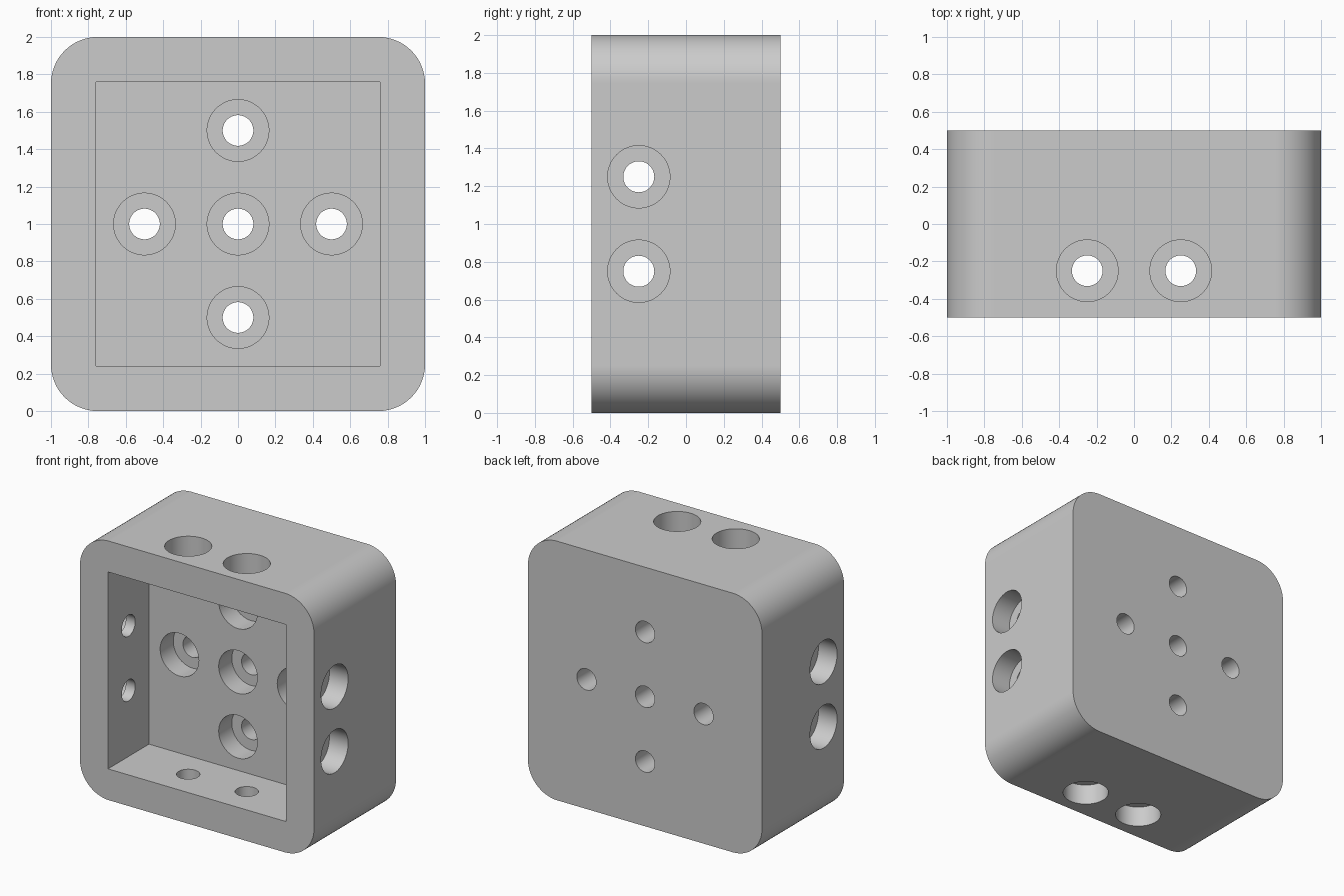
import bpy
import bmesh
from math import radians
from mathutils import Matrix, Vector

default = bpy.data.objects.get("Cube")
if default:
    bpy.data.objects.remove(default, do_unlink=True)

CORNER = 0.25       # outer corner radius
POCKET = 0.76       # half width of the square pocket
BORE = 0.082        # through hole radius
COUNTERBORE = 0.165
SINK = 0.16         # counterbore depth
MID = Vector((0, 0, 1))

grey = bpy.data.materials.new("plain_grey")
grey.use_nodes = True
grey.diffuse_color = (0.6, 0.6, 0.6, 1)
grey.node_tree.nodes["Principled BSDF"].inputs["Base Color"].default_value = (0.6, 0.6, 0.6, 1)


def make_object(name, bm):
    bmesh.ops.recalc_face_normals(bm, faces=bm.faces[:])
    mesh = bpy.data.meshes.new(name)
    bm.to_mesh(mesh)
    bm.free()
    mesh.materials.append(grey)
    obj = bpy.data.objects.new(name, mesh)
    bpy.context.collection.objects.link(obj)
    return obj


def box(name, size, centre):
    bm = bmesh.new()
    bmesh.ops.create_cube(bm, size=1)
    bmesh.ops.scale(bm, vec=size, verts=bm.verts[:])
    bmesh.ops.translate(bm, vec=centre, verts=bm.verts[:])
    return make_object(name, bm)


def rod(name, radius, start, end):
    """Cylinder between two points."""
    start, end = Vector(start), Vector(end)
    axis = end - start
    turn = axis.to_track_quat('Z', 'Y').to_matrix().to_4x4()
    bm = bmesh.new()
    bmesh.ops.create_cone(bm, cap_ends=True, segments=64, radius1=radius, radius2=radius,
                          depth=axis.length,
                          matrix=Matrix.Translation((start + end) / 2) @ turn)
    return make_object(name, bm)


# Housing: a block with its four front-to-back edges rounded
housing = box("housing", (2, 1, 2), MID)
bm = bmesh.new()
bm.from_mesh(housing.data)
long_edges = [e for e in bm.edges if abs(e.verts[0].co.y - e.verts[1].co.y) > 0.5]
bmesh.ops.bevel(bm, geom=long_edges, offset=CORNER, segments=16, profile=0.5, affect='EDGES')
bm.to_mesh(housing.data)
bm.free()

bpy.ops.object.select_all(action='DESELECT')
housing.select_set(True)
bpy.context.view_layer.objects.active = housing


def cut(cutter):
    cutter.hide_render = True
    mod = housing.modifiers.new("cut", 'BOOLEAN')
    mod.operation = 'DIFFERENCE'
    mod.solver = 'EXACT'
    mod.object = cutter
    bpy.ops.object.modifier_apply(modifier=mod.name)
    bpy.data.objects.remove(cutter, do_unlink=True)


# Square pocket open at the front, half the depth
cut(box("pocket_cutter", (2 * POCKET, 1, 2 * POCKET), (0, -0.5, 1)))

# Cross of five counterbored holes through the back wall
for x, z in ((0, 0), (0.5, 0), (-0.5, 0), (0, 0.5), (0, -0.5)):
    at = MID + Vector((x, 0, z))
    back = Vector((0, 1, 0))
    cut(rod("counterbore_cutter", COUNTERBORE, at - back * 0.1, at + back * SINK))
    cut(rod("bore_cutter", BORE, at, at + back))

# Pairs of holes through the four side walls, counterbored from outside
for out, along in (((1, 0, 0), (0, 0, 1)), ((0, 0, 1), (1, 0, 0))):
    out, along = Vector(out), Vector(along)
    for offset in (-0.25, 0.25):
        at = MID + Vector((0, -0.25, 0)) + along * offset
        cut(rod("bore_cutter", BORE, at - out * 1.2, at + out * 1.2))
        for side in (-1, 1):
            cut(rod("counterbore_cutter", COUNTERBORE,
                    at + out * side * (1 - SINK), at + out * side * 1.2))

# Smooth curves, crisp rims and flat panels
bpy.ops.object.shade_smooth_by_angle(angle=radians(30))
weighted = housing.modifiers.new("flat_panels", 'WEIGHTED_NORMAL')
weighted.keep_sharp = True
